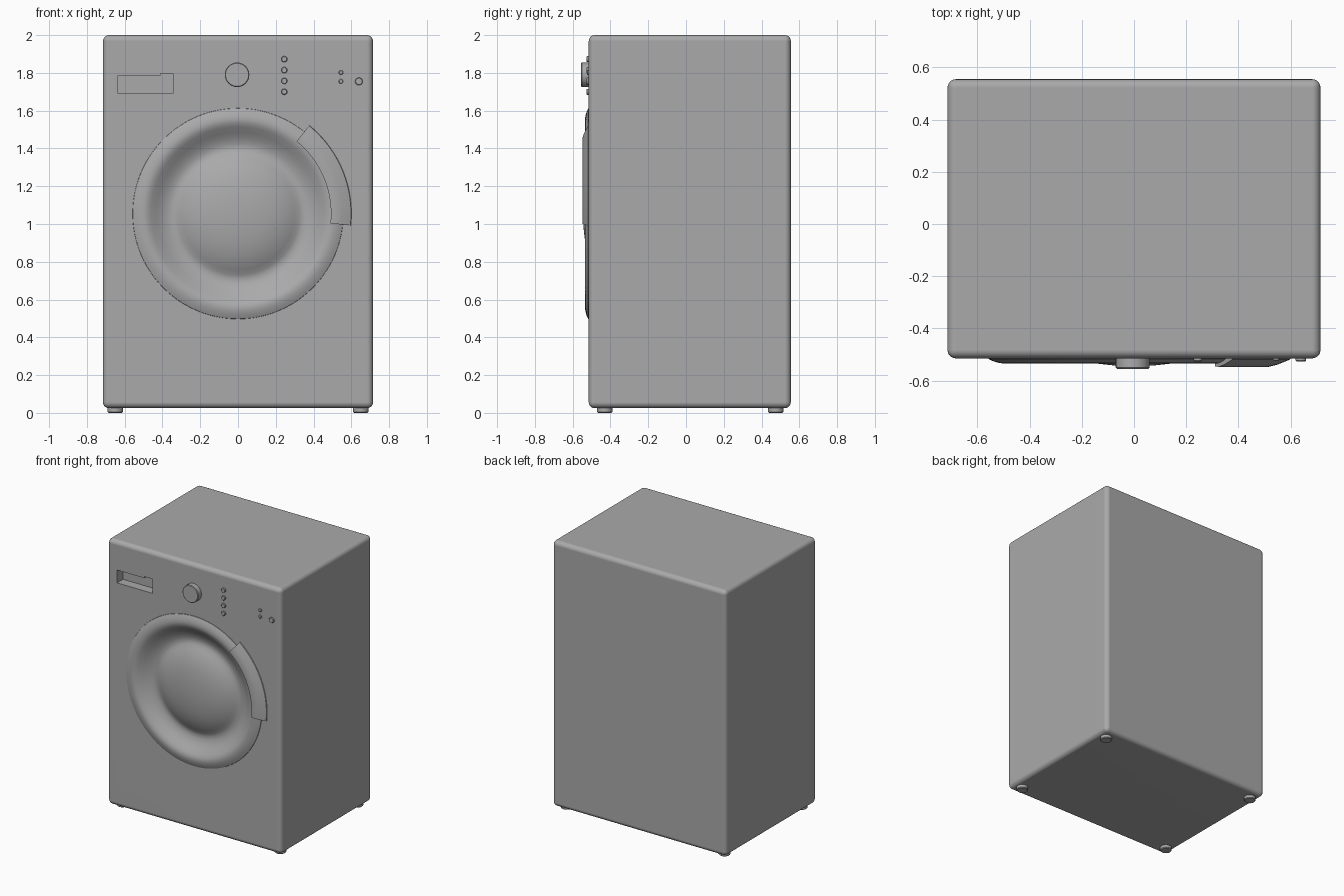
import bpy, bmesh, math

if "Cube" in bpy.data.objects:
    bpy.data.objects.remove(bpy.data.objects["Cube"], do_unlink=True)

GREY = (0.4, 0.4, 0.4, 1)
grey = bpy.data.materials.new("appliance_grey")
grey.use_nodes = True
grey.diffuse_color = GREY
grey.node_tree.nodes["Principled BSDF"].inputs["Base Color"].default_value = GREY

FRONT = -0.515


def finish(name, bm):
    bmesh.ops.recalc_face_normals(bm, faces=bm.faces)
    mesh = bpy.data.meshes.new(name)
    bm.to_mesh(mesh)
    bm.free()
    mesh.materials.append(grey)
    ob = bpy.data.objects.new(name, mesh)
    bpy.context.collection.objects.link(ob)
    return ob


def activate(ob):
    bpy.ops.object.select_all(action='DESELECT')
    ob.select_set(True)
    bpy.context.view_layer.objects.active = ob


def smooth(ob, angle=35):
    activate(ob)
    bpy.ops.object.shade_smooth_by_angle(angle=math.radians(angle))


def box(name, lo, hi):
    bm = bmesh.new()
    bmesh.ops.create_cube(bm, size=1)
    for v in bm.verts:
        v.co = [(a + b) / 2 + c * (b - a) for a, b, c in zip(lo, hi, v.co)]
    return finish(name, bm)


def revolve(name, profile, centre, axis='Y', start=0, end=360, steps=32):
    """Turn a closed (radius, depth) outline about an axis through centre."""
    bm = bmesh.new()
    rings = []
    for i in range(steps + 1):
        a = math.radians(start + (end - start) * i / steps)
        ring = []
        for r, d in profile:
            u, w = centre[0] + r * math.cos(a), centre[1] + r * math.sin(a)
            ring.append(bm.verts.new((u, d, w) if axis == 'Y' else (u, w, d)))
        rings.append(ring)
    for a, b in zip(rings, rings[1:]):
        for j in range(len(profile)):
            k = (j + 1) % len(profile)
            bm.faces.new((a[j], a[k], b[k], b[j]))
    if end - start < 360:
        bm.faces.new(rings[0])
        bm.faces.new(rings[-1])
    bmesh.ops.remove_doubles(bm, verts=bm.verts, dist=0.00001)
    return finish(name, bm)


def button(name, x, z, radius, front, chamfer=0.003):
    ob = revolve(name, [(0, FRONT + 0.01), (radius, FRONT + 0.01), (radius, front + chamfer),
                        (radius - chamfer, front), (0, front)], (x, z))
    smooth(ob)


# Cabinet with rounded edges, a door opening and a drawer recess
body = box("cabinet", (-0.715, FRONT, 0.025), (0.715, 0.555, 2))
bevel = body.modifiers.new("rounded", 'BEVEL')
bevel.width = 0.032
bevel.segments = 5
DOOR = (0, 1.055)
cutters = [
    revolve("door_cutter", [(0, -0.7), (0.535, -0.7), (0.535, -0.38), (0, -0.38)], DOOR, steps=96),
    box("drawer_cutter", (-0.635, -0.7, 1.69), (-0.345, FRONT + 0.07, 1.785)),
    box("notch_cutter", (-0.41, -0.7, 1.75), (-0.345, FRONT + 0.07, 1.797)),
]
activate(body)
bpy.ops.object.modifier_apply(modifier="rounded")
for cutter in cutters:
    cut = body.modifiers.new("cut", 'BOOLEAN')
    cut.operation = 'DIFFERENCE'
    cut.solver = 'EXACT'
    cut.object = cutter
    activate(body)
    bpy.ops.object.modifier_apply(modifier="cut")
    bpy.data.objects.remove(cutter, do_unlink=True)
smooth(body)
weighted = body.modifiers.new("weighted", 'WEIGHTED_NORMAL')
weighted.keep_sharp = True

# Round door: raised rim, sunken ring and domed centre
door = revolve("door", [
    (0, -0.39), (0.51, -0.39), (0.53, -0.5), (0.56, -0.51), (0.557, -0.518), (0.54, -0.526),
    (0.52, -0.532), (0.5, -0.535), (0.48, -0.531), (0.46, -0.52), (0.43, -0.498),
    (0.4, -0.479), (0.37, -0.467), (0.345, -0.464), (0.325, -0.47), (0.3, -0.484),
    (0.27, -0.5), (0.22, -0.519), (0.16, -0.533), (0.08, -0.542), (0, -0.545)], DOOR, steps=96)
smooth(door, 40)

# Curved door handle
handle = revolve("door_handle", [
    (0.492, -0.5), (0.492, -0.545), (0.515, -0.548), (0.55, -0.539),
    (0.598, -0.52), (0.603, -0.51)], DOOR, start=-6, end=51, steps=24)
smooth(handle)

# Control knob, buttons and indicators
button("control_knob", -0.005, 1.79, 0.065, -0.555, 0.004)
for i in range(4):
    button(f"program_button_{i + 1}", 0.245, 1.7 + 0.0575 * i, 0.016, -0.527)
for i in range(2):
    button(f"indicator_{i + 1}", 0.545, 1.755 + 0.047 * i, 0.012, -0.524)
button("power_button", 0.64, 1.755, 0.02, -0.527)

# Feet
for side, x in (("right", -0.65), ("left", 0.65)):
    for end, y in (("front", -0.43), ("back", 0.475)):
        foot = revolve(f"foot_{end}_{side}", [
            (0, 0), (0.035, 0), (0.04, 0.005), (0.04, 0.03), (0, 0.03)], (x, y), axis='Z')
        smooth(foot)
